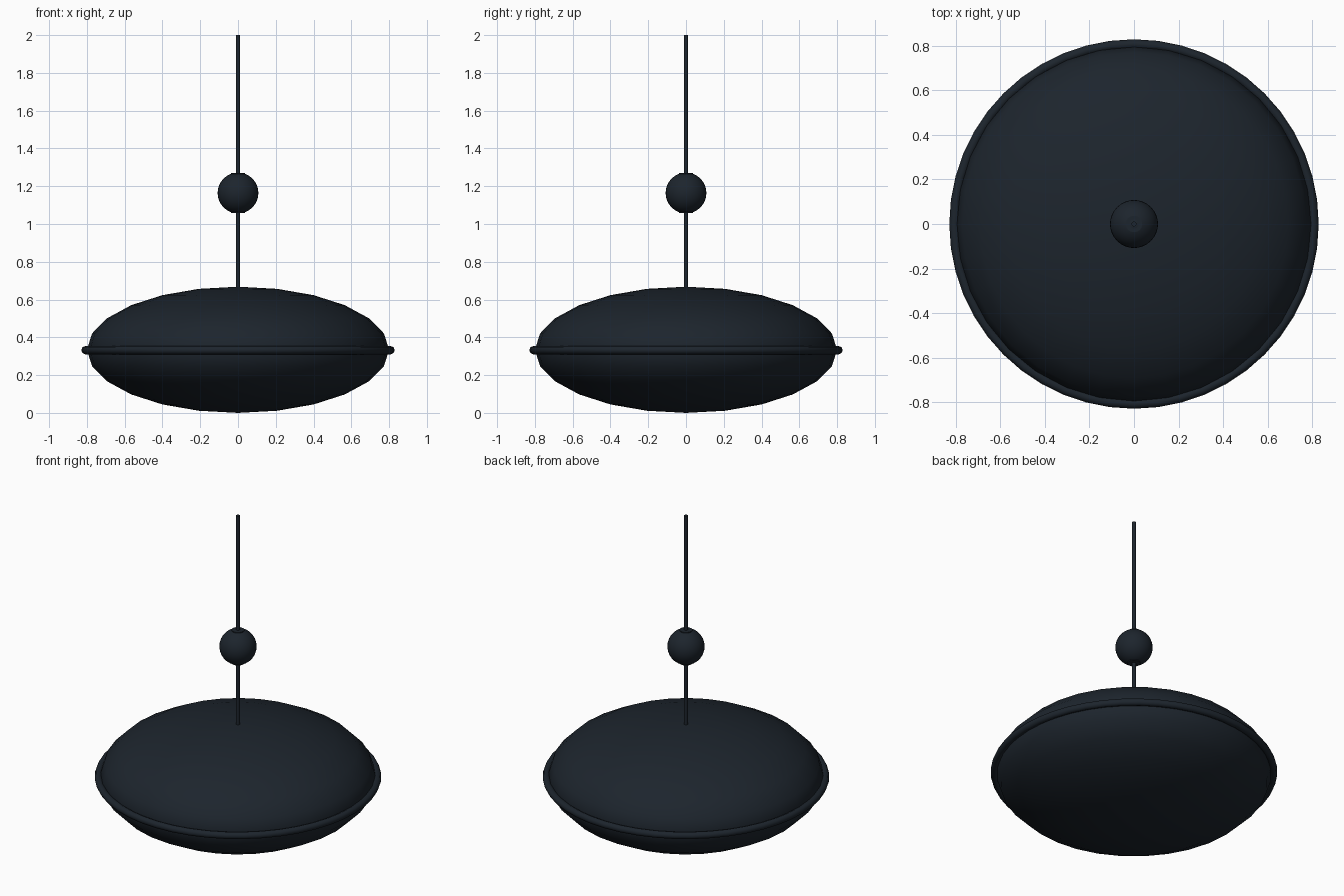
import bpy
import math

if "Cube" in bpy.data.objects:
    bpy.data.objects.remove(bpy.data.objects["Cube"])

mat = bpy.data.materials.new("dark_metal")
mat.diffuse_color = (0.012, 0.018, 0.026, 1.0)
mat.use_nodes = True
mat.node_tree.nodes["Principled BSDF"].inputs["Base Color"].default_value = mat.diffuse_color


def finish(name, angle=60):
    ob = bpy.context.object
    ob.name = name
    ob.data.materials.append(mat)
    bpy.ops.object.transform_apply(location=False, rotation=False, scale=True)
    bpy.ops.object.shade_smooth_by_angle(angle=math.radians(angle))
    return ob


def rod(name, radius, z0, z1, sides):
    bpy.ops.mesh.primitive_cylinder_add(vertices=sides, radius=radius, depth=z1 - z0,
                                        location=(0, 0, (z0 + z1) / 2))
    return finish(name)


MID = 0.334

# flattened lamp shade
bpy.ops.mesh.primitive_uv_sphere_add(segments=32, ring_count=12, radius=1, location=(0, 0, MID))
bpy.context.object.scale = (0.8, 0.8, MID)
finish("shade")

# rim band around the widest line
bpy.ops.mesh.primitive_torus_add(major_segments=48, minor_segments=8, major_radius=0.808,
                                 minor_radius=0.022, location=(0, 0, MID - 0.002))
finish("rim_band")

# hanging rod, ball and the collar through the ball
rod("hanging_rod", 0.0115, 0.62, 2.0, 12)
bpy.ops.mesh.primitive_uv_sphere_add(segments=32, ring_count=16, radius=0.108, location=(0, 0, 1.164))
finish("ball")
rod("ball_collar", 0.037, 1.058, 1.27, 24)
